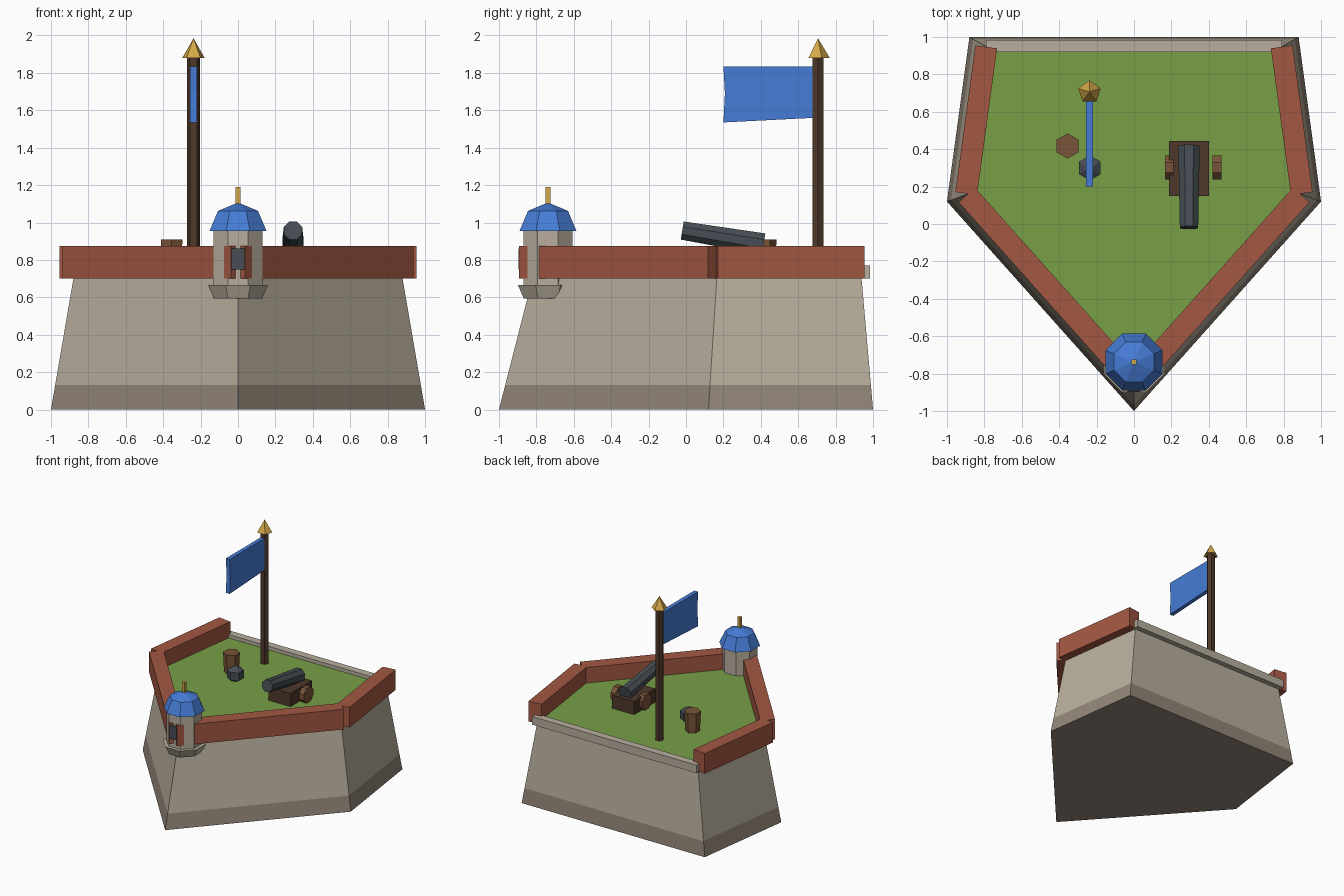
import bpy, bmesh, math
from mathutils import Vector

old = bpy.data.objects.get("Cube")
if old:
    bpy.data.objects.remove(old, do_unlink=True)


def material(name, rgb):
    lin = [((c / 255 + 0.055) / 1.055) ** 2.4 for c in rgb] + [1]
    m = bpy.data.materials.new(name)
    m.use_nodes = True
    m.diffuse_color = lin
    m.node_tree.nodes["Principled BSDF"].inputs["Base Color"].default_value = lin
    return m


STONE = material("pale stone", (184, 174, 157))
FOOTING = material("dark stone", (146, 134, 120))
BRICK = material("red brick", (164, 88, 67))
GRASS = material("grass green", (120, 160, 70))
TIMBER = material("dark timber", (78, 56, 42))
WOOD = material("brown wood", (122, 84, 56))
IRON = material("dark iron", (70, 77, 83))
BLUE = material("blue", (70, 124, 214))
GOLD = material("gold", (212, 168, 72))


def solid(name, points, mat):
    """Flat-faced convex solid around the given points."""
    mesh = bpy.data.meshes.new(name)
    bm = bmesh.new()
    for p in points:
        bm.verts.new(p)
    bmesh.ops.convex_hull(bm, input=bm.verts[:])
    loose = [v for v in bm.verts if not v.link_faces]
    bmesh.ops.delete(bm, geom=loose, context='VERTS')
    bmesh.ops.dissolve_limit(bm, angle_limit=0.01, verts=bm.verts[:], edges=bm.edges[:])
    bmesh.ops.recalc_face_normals(bm, faces=bm.faces[:])
    bm.to_mesh(mesh)
    bm.free()
    mesh.materials.append(mat)
    obj = bpy.data.objects.new(name, mesh)
    bpy.context.collection.objects.link(obj)
    return obj


def ring(center, r, n, turn=0.0, axis=(0, 0, 1)):
    """Regular polygon of n points, facing along the axis."""
    q = Vector((0, 0, 1)).rotation_difference(Vector(axis).normalized())
    angles = [math.radians(turn) + math.tau * i / n for i in range(n)]
    return [Vector(center) + q @ Vector((r * math.cos(a), r * math.sin(a), 0)) for a in angles]


def box(name, x, y, z, mat):
    return solid(name, [(a, b, c) for a in x for b in y for c in z], mat)


# Five-sided bastion plan, tapering as it rises
PLAN = [(0, -1), (1, 0.12), (0.88, 1), (-0.88, 1), (-1, 0.12)]
TOP = 0.70
DECK = 0.74


def plan(z, shrink=1.0):
    k = (1 - 0.12 * min(z / TOP, 1)) * shrink
    return [Vector((x * k, 0.49 + (y - 0.49) * k, z)) for x, y in PLAN]


solid("bastion_footing", plan(0) + plan(0.13), FOOTING)
solid("bastion_wall", plan(0.13) + plan(TOP), STONE)
solid("grass_deck", plan(TOP, 0.97) + plan(DECK, 0.97), GRASS)
box("rear_curb", (-0.79, 0.79), (0.92, 0.985), (TOP, 0.77), STONE)


# Brick parapets along the two front and two side edges
def parapet(name, a, b, grow_a, grow_b, side):
    d = (b - a).normalized()
    out = Vector((d.y, -d.x, 0))
    pts = []
    for end in (a - d * grow_a, b + d * grow_b):
        for offset in (0.075, -0.042):
            p = end + out * offset
            pts += [(side * p.x, p.y, z) for z in (TOP, 0.875)]
    solid(name, pts, BRICK)


tip, shoulder, rear = plan(TOP)[:3]
for side, label in ((1, "left"), (-1, "right")):
    parapet(label + "_front_parapet", tip, shoulder, 0.028, 0.003, side)
    parapet(label + "_side_parapet", shoulder, rear, 0.004, 0.006, side)

# Sentry turret on the tip
TY = -0.738


def turret_ring(z, half):
    return ring((0, TY, z), half / math.cos(math.pi / 8), 8, 22.5)


solid("turret_corbel", turret_ring(0.595, 0.13) + turret_ring(0.665, 0.16), STONE)
solid("turret_body", turret_ring(0.60, 0.132) + turret_ring(0.96, 0.132), STONE)
solid("turret_dome", turret_ring(0.955, 0.152) + turret_ring(1.062, 0.107)
      + [(0, TY, 1.107)], BLUE)
box("turret_finial", (-0.014, 0.014), (TY - 0.014, TY + 0.014), (1.09, 1.19), GOLD)
box("turret_slot", (-0.036, 0.036), (-0.895, -0.85), (0.75, 0.86), IRON)

# Flagpole with pointed cap and flag
PX, PY = -0.238, 0.706
solid("flagpole", ring((PX, PY, TOP), 0.035, 6) + ring((PX, PY, 1.89), 0.035, 6), TIMBER)
solid("flagpole_cap", ring((PX, PY, 1.88), 0.063, 5, 90) + [(PX, PY, 1.985)], GOLD)
FLAG_X = (PX - 0.018, PX + 0.018)
for label, tail, hoist in (("upper", 1.835, 1.835), ("lower", 1.535, 1.56)):
    profile = [(0.2, tail), (0.69, hoist), (0.69, 1.69), (0.208, 1.69)]
    solid(label + "_flag", [(x, y, z) for x in FLAG_X for y, z in profile], BLUE)

# Cannon on its carriage
CX = 0.294
breech, muzzle = Vector((CX, 0.415, 0.885)), Vector((CX, -0.02, 0.957))
aim = muzzle - breech
solid("cannon_barrel", ring(breech, 0.062, 8, 22.5, aim) + ring(muzzle, 0.053, 8, 22.5, aim), IRON)
box("cannon_carriage", (0.187, 0.40), (0.15, 0.445), (DECK - 0.01, 0.855), TIMBER)
for label, x in (("right", 0.165), ("left", 0.42)):
    solid(label + "_wheel", ring((x, 0.302, 0.803), 0.07, 8, 22.5, (1, 0, 0))
          + ring((x + 0.047, 0.302, 0.803), 0.07, 8, 22.5, (1, 0, 0)), WOOD)

# Powder keg and shot
KEG = (-0.355, 0.417)
solid("powder_keg", ring((*KEG, DECK - 0.01), 0.058, 6, 30) + ring((*KEG, 0.91), 0.067, 6, 30), WOOD)
SHOT = (-0.236, 0.30)
solid("cannonball", [(*SHOT, 0.73), (*SHOT, 0.873)] + ring((*SHOT, 0.765), 0.067, 6, 30)
      + ring((*SHOT, 0.835), 0.067, 6, 30), IRON)
